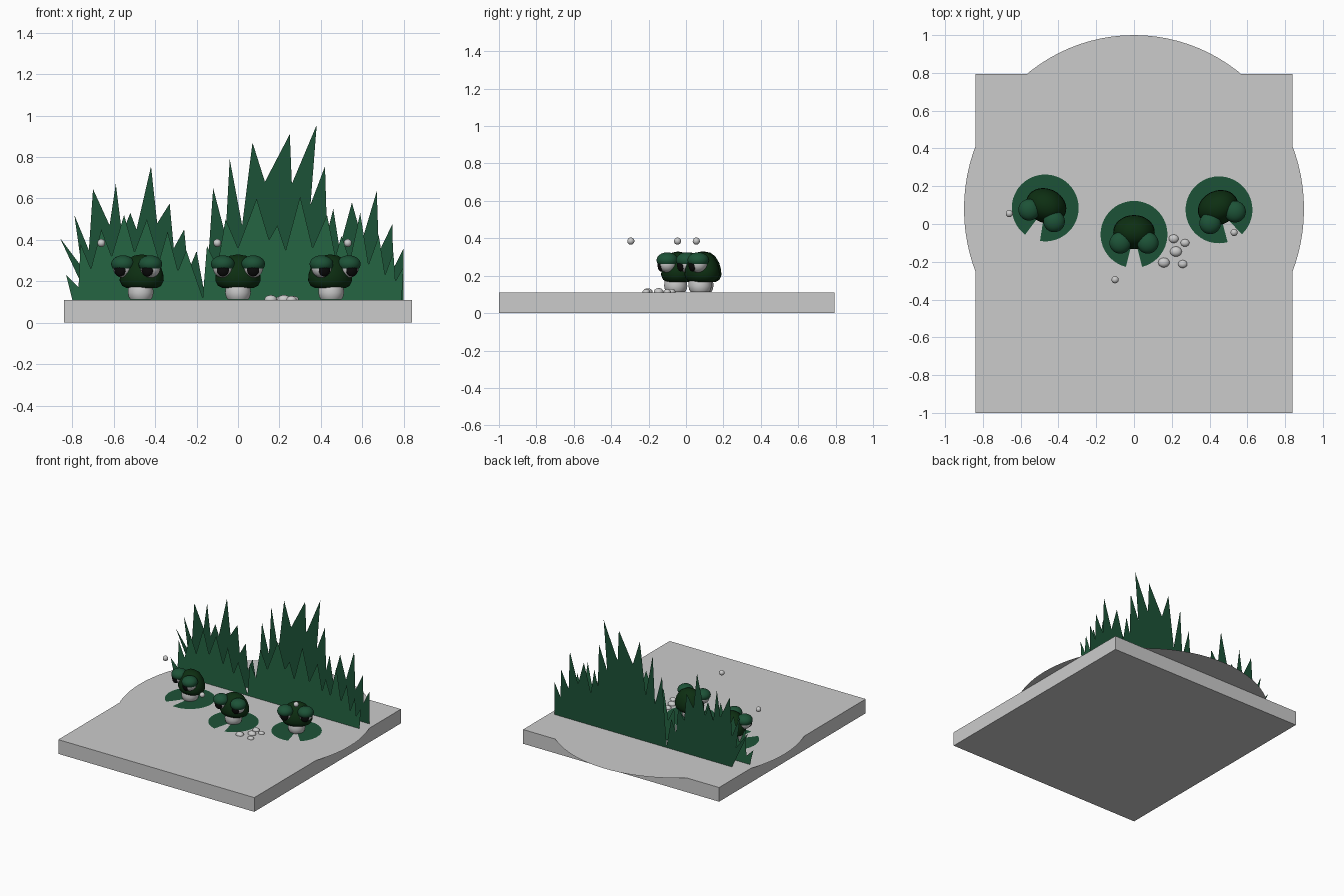
import bpy, bmesh, math
from mathutils import Matrix, Vector

if "Cube" in bpy.data.objects:
    bpy.data.objects.remove(bpy.data.objects["Cube"])


def mat(name, c):
    m = bpy.data.materials.new(name)
    m.diffuse_color = (*c, 1)
    m.use_nodes = True
    m.node_tree.nodes["Principled BSDF"].inputs["Base Color"].default_value = m.diffuse_color
    return m


LEAF = mat("leaf_green", (0.012, 0.085, 0.038))
GRASS = mat("grass_green", (0.018, 0.13, 0.055))
DARK = mat("dark_green", (0.004, 0.028, 0.006))
BLACK = mat("black", (0.003, 0.003, 0.003))


def finish(name, bm, m=None, smooth=False, M=None):
    me = bpy.data.meshes.new(name)
    if M:
        bm.transform(M)
    bm.to_mesh(me)
    bm.free()
    o = bpy.data.objects.new(name, me)
    bpy.context.collection.objects.link(o)
    if m:
        me.materials.append(m)
    if smooth:
        bpy.ops.object.select_all(action='DESELECT')
        o.select_set(True)
        bpy.context.view_layer.objects.active = o
        bpy.ops.object.shade_smooth_by_angle(angle=math.radians(40))
    return o


def polygon(name, pts, m=None, M=None):
    bm = bmesh.new()
    bm.faces.new([bm.verts.new(p) for p in pts])
    bm.normal_update()
    bmesh.ops.triangulate(bm, faces=bm.faces[:], ngon_method='EAR_CLIP')
    return finish(name, bm, m, M=M)


def ball(name, loc, size, m=None, M=None, cut=None):
    bm = bmesh.new()
    bmesh.ops.create_uvsphere(bm, u_segments=32, v_segments=20, radius=1)
    if cut is not None:  # keep only the part above the cut, closed underneath
        bmesh.ops.bisect_plane(bm, geom=bm.verts[:] + bm.edges[:] + bm.faces[:],
                               plane_co=(0, 0, cut), plane_no=(0, 0, -1), clear_outer=True)
        bmesh.ops.holes_fill(bm, edges=[e for e in bm.edges if e.is_boundary])
    T = Matrix.Translation(loc) @ Matrix.Diagonal((*size, 1))
    return finish(name, bm, m, True, M @ T if M else T)


def lathe(name, prof, m=None, M=None):
    bm = bmesh.new()
    vs = [bm.verts.new((r, 0, z)) for r, z in prof]
    es = [bm.edges.new(p) for p in zip(vs, vs[1:])]
    bmesh.ops.spin(bm, geom=vs + es, cent=(0, 0, 0), axis=(0, 0, 1),
                   angle=2 * math.pi, steps=32)
    bmesh.ops.remove_doubles(bm, verts=bm.verts[:], dist=1e-4)
    bmesh.ops.recalc_face_normals(bm, faces=bm.faces[:])
    return finish(name, bm, m, True, M)


# ground slab
bm = bmesh.new()
bmesh.ops.create_cube(bm, size=1)
finish("ground_slab", bm, M=Matrix.Translation((0, -0.1025, 0.055)) @ Matrix.Diagonal((1.68, 1.795, 0.11, 1)))

# flat pond surface
polygon("pond_surface", [(0.9 * math.cos(i * math.pi / 48), 0.08 + 0.92 * math.sin(i * math.pi / 48), 0.111)
                         for i in range(96)])


# grass sheets: alternating tips and valleys
def grass(name, y, x0, x1, outline, m):
    pts = [(x0, 0.11)] + outline + [(x1, 0.11)]
    polygon(name, [(x, y, z) for x, z in reversed(pts)], m)


grass("back_grass", 0.465, -0.72, 0.80, [
    (-.86, .41), (-.755, .27), (-.79, .52), (-.72, .35), (-.70, .645), (-.62, .47), (-.59, .67),
    (-.56, .43), (-.52, .53), (-.49, .45), (-.42, .755), (-.39, .48), (-.33, .575), (-.31, .36),
    (-.26, .45), (-.24, .25), (-.20, .345), (-.16, .13), (-.14, .36), (-.12, .65), (-.06, .42),
    (-.04, .79), (.02, .47), (.07, .87), (.13, .68), (.25, .91), (.26, .67), (.38, .955),
    (.35, .57), (.42, .755), (.43, .43), (.46, .55), (.49, .36), (.55, .58), (.60, .40),
    (.67, .635), (.68, .34), (.745, .475), (.75, .26), (.80, .36)], LEAF)
grass("front_grass", 0.36, -0.80, 0.79, [
    (-.83, .23), (-.77, .17), (-.76, .38), (-.71, .26), (-.66, .45), (-.61, .32), (-.55, .52),
    (-.50, .34), (-.44, .50), (-.38, .30), (-.34, .44), (-.29, .25), (-.25, .35), (-.17, .12),
    (-.15, .37), (-.10, .27), (-.06, .50), (0, .36), (.09, .60), (.15, .40), (.19, .47),
    (.23, .35), (.30, .61), (.36, .36), (.43, .52), (.47, .32), (.50, .42), (.54, .30),
    (.59, .53), (.63, .28), (.68, .42), (.71, .23), (.75, .34), (.76, .20), (.80, .27)], GRASS)

# frogs on lily pads
pads = [(-.47, .085, -25, -23), (0, -.055, 0, 0), (.45, .075, 25, 29)]
for n, (x, y, turn, notch) in enumerate(pads, 1):
    P = Matrix.Translation((x, y, 0))
    F = P @ Matrix.Rotation(math.radians(turn), 4, 'Z')
    # pad with a wedge notch towards the front
    a0, a1 = math.radians(-90 + 14 + notch), math.radians(270 - 14 + notch)
    rim = [(.177 * math.cos(a0 + (a1 - a0) * i / 48), .177 * math.sin(a0 + (a1 - a0) * i / 48), .114)
           for i in range(49)]
    polygon(f"lily_pad_{n}", [(0, 0, .114)] + rim, LEAF, P)
    # pale belly and rounded head
    lathe(f"frog_belly_{n}", [(0, .112), (.05, .112), (.058, .125), (.062, .145), (.06, .17), (.05, .2), (0, .2)],
          None, F)
    lathe(f"frog_head_{n}", [(0, .165), (.075, .167), (.097, .178), (.11, .203), (.107, .235), (.096, .268),
                             (.07, .305), (.04, .323), (0, .33)],
          DARK, F @ Matrix.Translation((0, .012, 0)) @ Matrix.Diagonal((1, .82, 1, 1)))
    # eyes with pupils and heavy lids
    for side, s in (("left", -1), ("right", 1)):
        e = Vector((s * .073, -.045, .265))
        ball(f"{side}_eye_{n}", e, (.048, .048, .048), None, F)
        ball(f"{side}_pupil_{n}", e + Vector((0, -.034, -.008)), (.03, .018, .034), BLACK, F)
        ball(f"{side}_eyelid_{n}", e + Vector((0, 0, .018)), (.057, .057, .042), LEAF, F, cut=-.5)

# hovering flies
for n, p in enumerate([(-.66, .055, .385), (-.10, -.295, .385), (.53, -.045, .385)], 1):
    ball(f"fly_{n}", p, (.019, .019, .019))

# pebbles
for n, (x, y, r) in enumerate([(.21, -.078, .026), (.27, -.1, .023), (.222, -.146, .031),
                               (.158, -.204, .03), (.258, -.212, .024)], 1):
    ball(f"pebble_{n}", (x, y, .112), (r, r * .85, r * .7))
